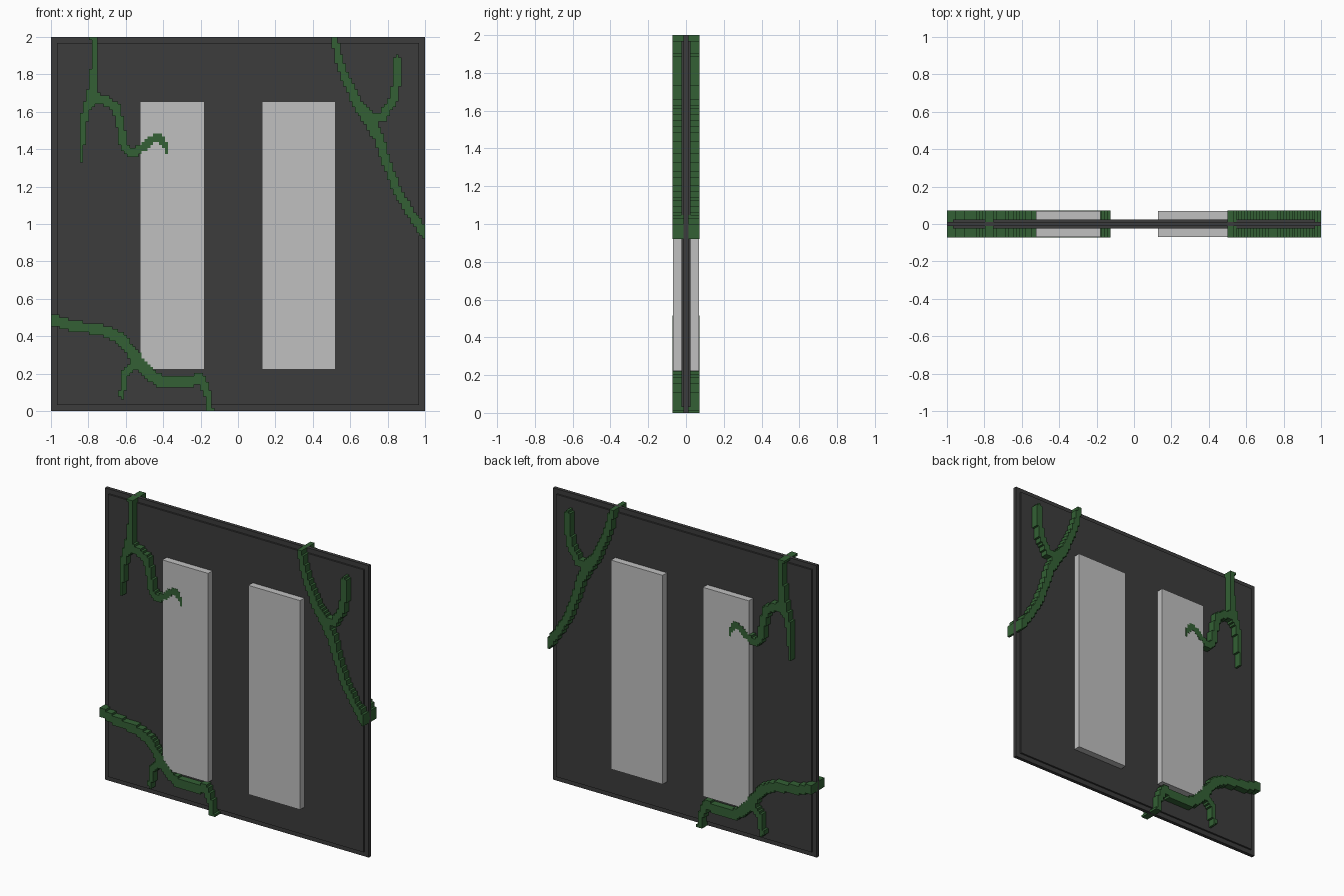
import bpy, bmesh, math
from mathutils import Vector

cube = bpy.data.objects.get("Cube")
if cube:
    bpy.data.objects.remove(cube, do_unlink=True)


def material(name, rgb):
    m = bpy.data.materials.new(name)
    m.use_nodes = True
    m.diffuse_color = (*rgb, 1)
    m.node_tree.nodes["Principled BSDF"].inputs["Base Color"].default_value = (*rgb, 1)
    return m


DARK = material("dark grey", (0.045, 0.045, 0.045))
PALE = material("pale grey", (0.53, 0.53, 0.53))
GREEN = material("vine green", (0.033, 0.118, 0.035))


def add_object(name, bm, mat):
    bmesh.ops.recalc_face_normals(bm, faces=bm.faces)
    me = bpy.data.meshes.new(name)
    bm.to_mesh(me)
    bm.free()
    me.materials.append(mat)
    ob = bpy.data.objects.new(name, me)
    bpy.context.collection.objects.link(ob)
    return ob


def box(name, x0, x1, z0, z1, half_depth, mat):
    bm = bmesh.new()
    bmesh.ops.create_cube(bm, size=1)
    for v in bm.verts:
        v.co = (x0 if v.co.x < 0 else x1,
                math.copysign(half_depth, v.co.y),
                z0 if v.co.z < 0 else z1)
    return add_object(name, bm, mat)


# Backing panel: thin rim with a slightly thicker core
box("panel_rim", -1, 1, 0, 2, 0.012, DARK)
box("panel_core", -0.968, 0.968, 0.032, 1.968, 0.024, DARK)

# Two upright bars passing through the panel
box("right_bar", -0.525, -0.178, 0.222, 1.655, 0.07, PALE)
box("left_bar", 0.128, 0.52, 0.222, 1.655, 0.07, PALE)

CELL = 1 / 64
VINE_DEPTH = 0.072


def near_path(p, path):
    """True when p lies inside the tapered stroke along (x, z, half width) points."""
    for (ax, az, ar), (bx, bz, br) in zip(path, path[1:]):
        a, d = Vector((ax, az)), Vector((bx - ax, bz - az))
        t = max(0, min(1, (p - a).dot(d) / d.length_squared))
        if (p - a - d * t).length <= ar + (br - ar) * t:
            return True
    return False


def vine(name, *paths):
    """Stepped, pixel-like vine: grid cells under the strokes, extruded in depth."""
    bm = bmesh.new()
    verts = {}

    def vert(i, k):
        if (i, k) not in verts:
            verts[i, k] = bm.verts.new((i * CELL, -VINE_DEPTH, k * CELL))
        return verts[i, k]

    for i in range(-64, 64):
        for k in range(128):
            p = Vector(((i + 0.5) * CELL, (k + 0.5) * CELL))
            if any(near_path(p, path) for path in paths):
                bm.faces.new([vert(i, k), vert(i + 1, k),
                              vert(i + 1, k + 1), vert(i, k + 1)])
    ext = bmesh.ops.extrude_face_region(bm, geom=bm.faces[:], use_keep_orig=True)
    for g in ext["geom"]:
        if isinstance(g, bmesh.types.BMVert):
            g.co.y = VINE_DEPTH
    return add_object(name, bm, GREEN)


# Upper vine on the right side, with a hanging shoot and a curling tip
vine("upper_right_vine",
     [(-0.77, 2.01, .020), (-0.765, 1.85, .019), (-0.775, 1.77, .022), (-0.78, 1.68, .030),
      (-0.815, 1.60, .020), (-0.828, 1.50, .016), (-0.838, 1.34, .010)],
     [(-0.78, 1.68, .030), (-0.71, 1.66, .027), (-0.65, 1.62, .025), (-0.63, 1.53, .022),
      (-0.61, 1.42, .021), (-0.565, 1.378, .024), (-0.515, 1.405, .022), (-0.46, 1.45, .023),
      (-0.42, 1.465, .020), (-0.39, 1.42, .013), (-0.378, 1.38, .010)])

# Upper vine on the left side, forked
vine("upper_left_vine",
     [(0.512, 2.01, .017), (0.545, 1.865, .021), (0.59, 1.745, .024), (0.65, 1.625, .029),
      (0.71, 1.55, .036), (0.76, 1.44, .026), (0.80, 1.315, .024), (0.85, 1.18, .024),
      (0.92, 1.06, .024), (1.01, 0.935, .026)],
     [(0.66, 1.61, .028), (0.72, 1.57, .026), (0.775, 1.575, .025), (0.835, 1.675, .024),
      (0.85, 1.77, .022), (0.85, 1.88, .019)])

# Lower vine on the right side, with a short shoot
vine("lower_right_vine",
     [(-1.01, 0.495, .029), (-0.87, 0.45, .029), (-0.74, 0.44, .030), (-0.63, 0.39, .030),
      (-0.565, 0.31, .032), (-0.525, 0.25, .035), (-0.47, 0.195, .032), (-0.40, 0.152, .032),
      (-0.31, 0.15, .031), (-0.20, 0.172, .030), (-0.165, 0.10, .020), (-0.145, -0.01, .016)],
     [(-0.545, 0.255, .030), (-0.605, 0.205, .020), (-0.622, 0.08, .014)])
